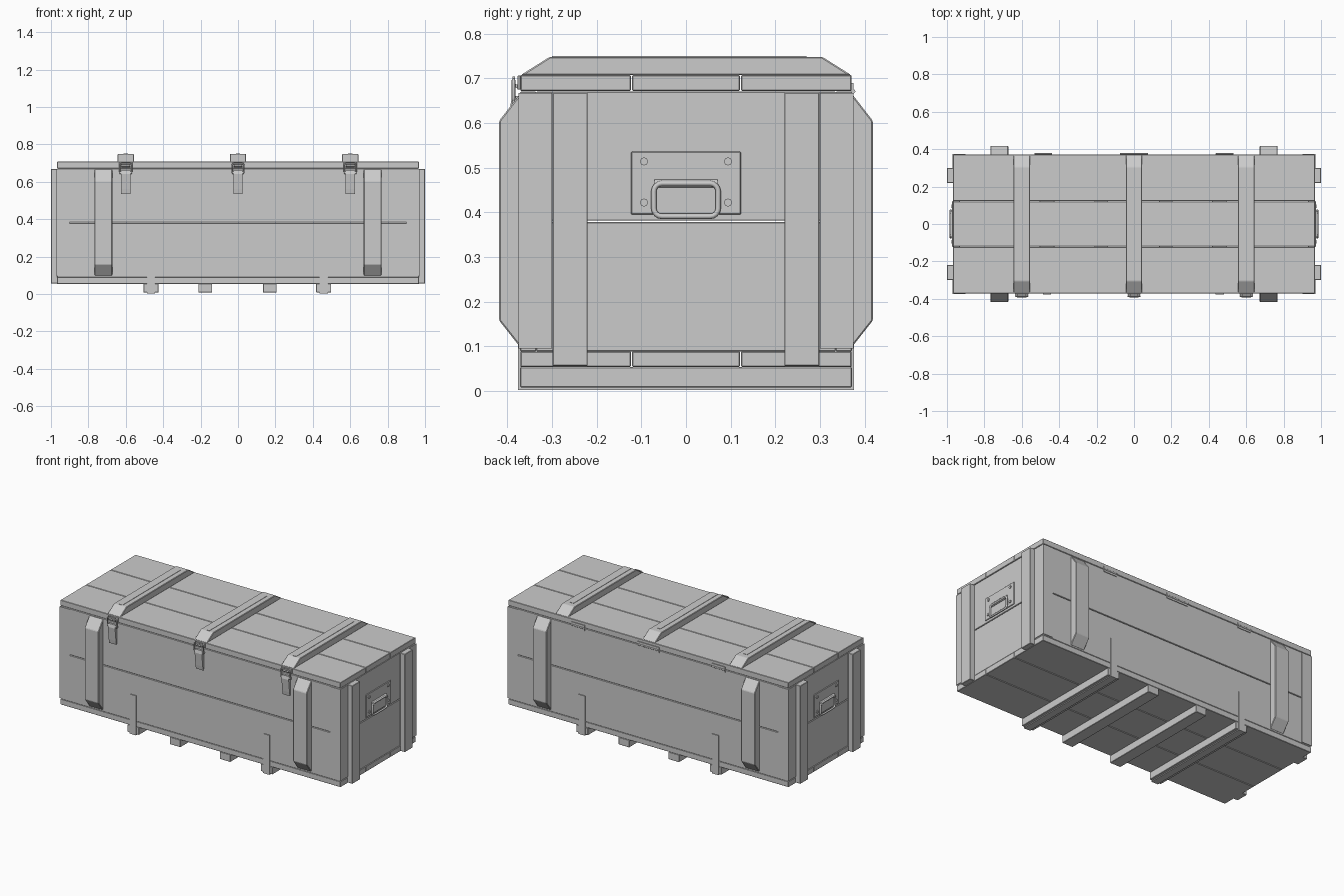
import bpy, bmesh, math

if "Cube" in bpy.data.objects:
    bpy.data.objects.remove(bpy.data.objects["Cube"])


def finish(name, bm, bevel=0.0):
    bmesh.ops.recalc_face_normals(bm, faces=bm.faces)
    me = bpy.data.meshes.new(name)
    bm.to_mesh(me)
    bm.free()
    ob = bpy.data.objects.new(name, me)
    bpy.context.collection.objects.link(ob)
    if bevel:
        m = ob.modifiers.new("edge", 'BEVEL')
        m.width, m.segments = bevel, 1
    return ob


def box(name, x, y, z, bevel=0.0):
    """Box from (min, max) ranges."""
    bm = bmesh.new()
    bmesh.ops.create_cube(bm, size=1)
    for v in bm.verts:
        for i, r in enumerate((x, y, z)):
            v.co[i] = (r[0] + r[1]) / 2 + v.co[i] * abs(r[1] - r[0])
    return finish(name, bm, bevel)


def prism(name, profile, x0, x1, bevel=0.0):
    """Extrude a (y, z) profile along x."""
    bm = bmesh.new()
    f = bm.faces.new([bm.verts.new((x0, y, z)) for y, z in profile])
    ext = bmesh.ops.extrude_face_region(bm, geom=[f])
    for v in ext["geom"]:
        if isinstance(v, bmesh.types.BMVert):
            v.co.x = x1
    return finish(name, bm, bevel)


def cylinder(name, p, r, depth, axis, n=12):
    bm = bmesh.new()
    bmesh.ops.create_cone(bm, segments=n, radius1=r, radius2=r, depth=depth, cap_ends=True)
    ob = finish(name, bm)
    ob.location = p
    ob.rotation_euler[1 if axis == 'x' else 0] = math.pi / 2 if axis != 'z' else 0
    if axis == 'x':
        ob.rotation_euler = (0, math.pi / 2, 0)
    for poly in ob.data.polygons:
        poly.use_smooth = len(poly.vertices) == 4
    return ob


def wire_loop(name, corner, hw, hh, r, wire, place):
    """Closed rounded rectangle of wire; place maps (u, v) to a 3D point."""
    cu = bpy.data.curves.new(name, 'CURVE')
    cu.dimensions = '3D'
    cu.bevel_depth, cu.bevel_resolution = wire, 2
    pts = []
    for k, (su, sv) in enumerate(((1, 1), (-1, 1), (-1, -1), (1, -1))):
        for j in range(5):
            a = math.pi / 2 * (k + j / 4)
            pts.append(place(corner[0] + su * (hw - r) + r * math.cos(a),
                             corner[1] + sv * (hh - r) + r * math.sin(a)))
    sp = cu.splines.new('POLY')
    sp.points.add(len(pts) - 1)
    for p, q in zip(sp.points, pts):
        p.co = (*q, 1)
    sp.use_cyclic_u = True
    ob = bpy.data.objects.new(name, cu)
    bpy.context.collection.objects.link(ob)


G = 0.0015  # half of the seam between planks

# lid and floor planks
for y0, y1 in ((-0.372, -0.122), (-0.122, 0.122), (0.122, 0.372)):
    for name, z in (("lid_plank", (0.672, 0.707)), ("floor_plank", (0.054, 0.089))):
        box(name, (-0.968, 0.968), (y0 + G, y1 - G), z, 0.002)

# wall planks, two per wall
for z0, z1 in ((0.089, 0.38 - G), (0.38 + G, 0.67)):
    for s in (-1, 1):
        box("side_plank", (-0.966, 0.966), (s * 0.335, s * 0.371), (z0, z1), 0.002)
        box("end_plank", (s * 0.93, s * 0.966), (-0.335, 0.335), (z0, z1), 0.002)

# vertical battens and metal corner angles
for sx in (-1, 1):
    for sy in (-1, 1):
        profile = [(0.37, 0.097), (0.418, 0.158), (0.418, 0.605), (0.37, 0.667)]
        prism("side_batten", [(sy * y, z) for y, z in profile],
              sx * 0.672, sx * 0.768, 0.003)
        box("end_batten", (sx * 0.966, sx * 1.0), (sy * 0.22, sy * 0.299),
            (0.056, 0.668), 0.002)
        box("corner_angle_side", (sx * 0.90, sx * 0.97), (sy * 0.37, sy * 0.375), (0.095, 0.667))
        box("corner_angle_end", (sx * 0.965, sx * 0.97), (sy * 0.30, sy * 0.375), (0.095, 0.667))

# skids, the outer pair wrapped by metal straps
for x, w in ((-0.465, 0.04), (-0.175, 0.037), (0.17, 0.037), (0.458, 0.04)):
    box("skid", (x - w, x + w), (-0.371, 0.371), (0.008, 0.054), 0.002)
    if abs(x) > 0.3:
        outer = [(-0.376, 0.25), (-0.376, 0.003), (0.376, 0.003), (0.376, 0.25)]
        inner = [(0.37, 0.25), (0.37, 0.009), (-0.37, 0.009), (-0.37, 0.25)]
        prism("skid_strap", outer + inner, x - 0.022, x + 0.022)

for x in (-0.6, 0, 0.6):
    # lid batten with chamfered ends and a thin metal strip
    prism("lid_batten", [(-0.37, 0.707), (0.37, 0.707), (0.305, 0.748), (-0.305, 0.748)],
          x - 0.044, x + 0.044, 0.003)
    box("lid_strip", (x - 0.012, x + 0.012), (-0.30, 0.27), (0.747, 0.75))
    # latch: catch plate, hook, wire loop, lever
    box("latch_catch", (x - 0.035, x + 0.035), (-0.377, -0.37), (0.675, 0.706), 0.001)
    prism("latch_hook", [(-0.376, 0.676), (-0.388, 0.684), (-0.388, 0.704), (-0.383, 0.704),
                         (-0.383, 0.688), (-0.376, 0.685)], x - 0.022, x + 0.022)
    wire_loop("latch_wire", (x, 0.672), 0.032, 0.024, 0.008, 0.004,
              lambda u, v: (u, -0.386, v))
    cylinder("latch_pivot", (x, -0.382, 0.648), 0.008, 0.066, 'x')
    box("latch_base", (x - 0.024, x + 0.024), (-0.376, -0.37), (0.54, 0.655), 0.001)
    prism("latch_lever", [(-0.375, 0.54), (-0.380, 0.535), (-0.384, 0.56), (-0.393, 0.64),
                          (-0.388, 0.66), (-0.376, 0.66)], x - 0.025, x + 0.025)

# back hinges
for x, w in ((-0.485, 0.047), (0, 0.075), (0.485, 0.047)):
    box("hinge_leaf", (x - w, x + w), (0.37, 0.375), (0.655, 0.69))
    cylinder("hinge_pin", (x, 0.374, 0.671), 0.005, 2 * w, 'x')

# end handles
for s in (-1, 1):
    box("handle_plate", (s * 0.965, s * 0.972), (-0.123, 0.123), (0.395, 0.536), 0.002)
    wire_loop("handle_grip", (0, 0.428), 0.072, 0.037, 0.018, 0.006,
              lambda u, v: (s * 0.980, u, v))
    cylinder("handle_sleeve", (s * 0.973, 0, 0.465), 0.009, 0.14, 'y')
    for y in (-0.094, 0.094):
        for z in (0.422, 0.514):
            cylinder("handle_bolt", (s * 0.973, y, z), 0.009, 0.008, 'x', 8)
